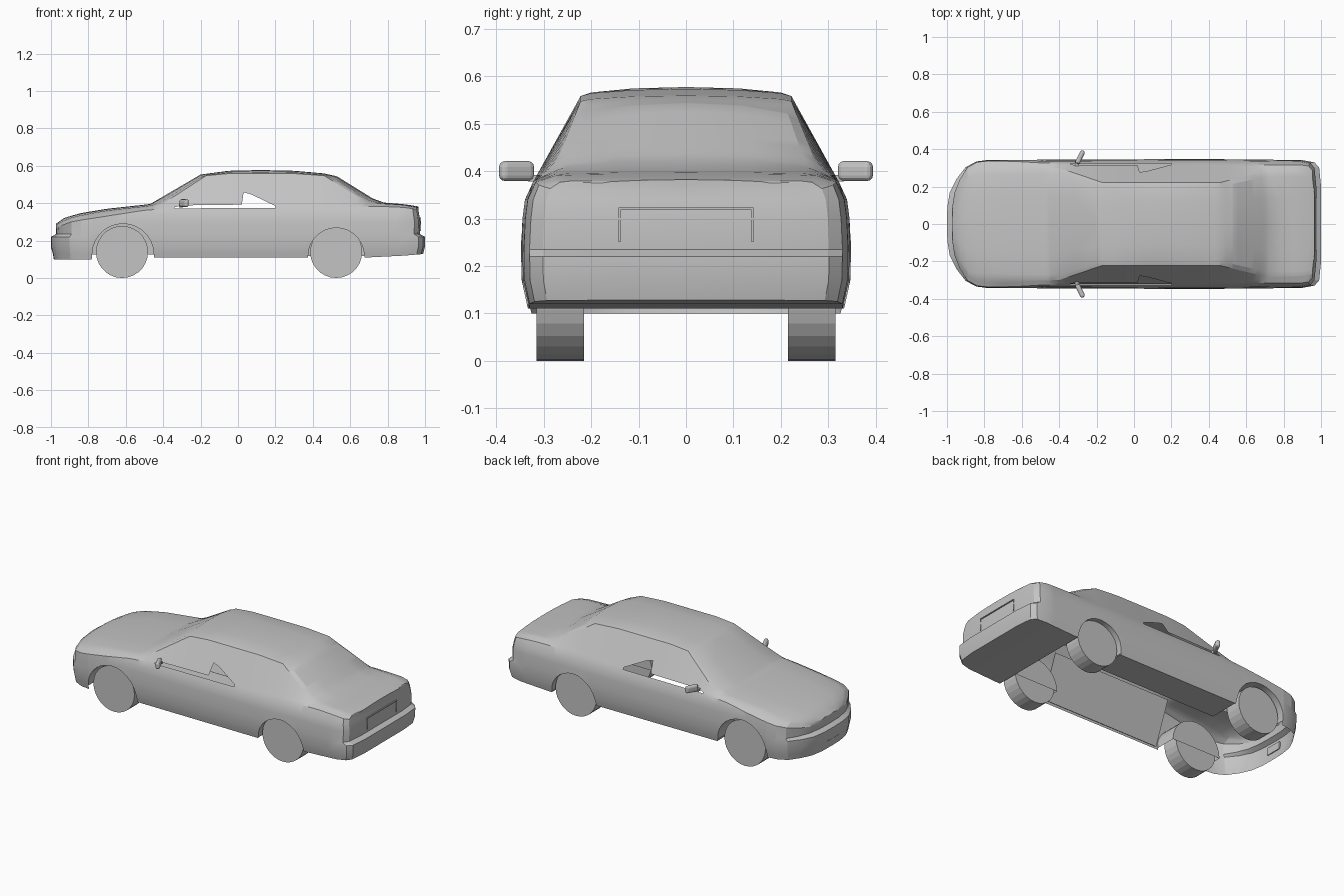
import bpy, bmesh, math
from mathutils import Vector

if "Cube" in bpy.data.objects:
    bpy.data.objects.remove(bpy.data.objects["Cube"])

grey = bpy.data.materials.new("plain grey")
grey.use_nodes = True
grey.diffuse_color = (0.55, 0.55, 0.55, 1)
grey.node_tree.nodes["Principled BSDF"].inputs["Base Color"].default_value = (0.55, 0.55, 0.55, 1)


def lerp_table(table, x):
    """Piecewise linear lookup in a list of (x, value) pairs."""
    if x <= table[0][0]:
        return table[0][1]
    for (x0, v0), (x1, v1) in zip(table, table[1:]):
        if x <= x1:
            return v0 + (v1 - v0) * (x - x0) / (x1 - x0)
    return table[-1][1]


def finish(obj, name, smooth=None):
    obj.name = name
    obj.data.materials.append(grey)
    if smooth:
        bpy.ops.object.select_all(action='DESELECT')
        obj.select_set(True)
        bpy.context.view_layer.objects.active = obj
        bpy.ops.object.shade_smooth_by_angle(angle=math.radians(smooth))
    return obj


def box(name, loc, size, bevel=0, turn=(0, 0, 0)):
    bpy.ops.mesh.primitive_cube_add(size=1, location=loc, rotation=turn)
    obj = bpy.context.object
    obj.scale = size
    bpy.ops.object.transform_apply(location=False, rotation=False, scale=True)
    if bevel:
        mod = obj.modifiers.new("rounded", 'BEVEL')
        mod.width = bevel
        mod.segments = 3
    return finish(obj, name)


# Side-view curves along the car: shoulder, roof rail and centreline heights
SHOULDER = [(-1, .27), (-.9, .30), (-.5, .362), (-.35, .372), (.3, .375), (.75, .383), (.95, .375), (1, .36)]
RAIL = [(-1, .28), (-.9, .315), (-.7, .355), (-.42, .385), (-.17, .547), (-.05, .558),
        (.3, .558), (.46, .547), (.7, .4), (.9, .39), (1, .375)]
CENTRE = [(-1, .29), (-.95, .32), (-.85, .345), (-.7, .37), (-.47, .395), (-.2, .553), (-.05, .573),
          (.12, .577), (.3, .573), (.46, .559), (.53, .543), (.72, .425), (.78, .403), (.95, .39), (1, .382)]
RAIL_Y = [(-1, .29), (-.4, .3), (-.17, .222), (.46, .222), (.7, .28), (1, .275)]
BOTTOM = [(-1, .1), (-.78, .1), (-.7, .11), (.7, .11), (.9, .12), (1, .128)]
GAP_TOP = [(-.34, .378), (-.3, .388), (.02, .392), (.03, .458), (.07, .447), (.2, .385)]

# How far the flanks and the two ends draw in with height
SIDE_INSET = [(.1, .05), (.13, .03), (.17, .005), (.25, 0), (.3, .01), (.34, .025), (.37, .06), (.39, .1)]
END_INSET = [(.1, .015), (.13, .01), (.17, 0), (.22, 0), (.235, .028), (.3, .025), (.39, .04)]
LEVELS = [.13, .17, .22, .235, .3, .34]

# Wheel arches: centre x, centre z, radius
ARCHES = [(-.615, .125, .165), (.525, .118, .15)]
WELL_Y = .205

# Plan outline from the nose to the tail
NOSE = [(-1, 0), (-.998, .09), (-.985, .17), (-.95, .24), (-.9, .305), (-.84, .335)]
TAIL = [(.9, .342), (.965, .33), (.99, .302), (1, .2), (1, 0)]
WIDTH = [(-.84, .335), (-.78, .343), (-.3, .345), (.4, .348), (.9, .342)]
middle = {-.4, -.34, -.3, -.2, -.17, -.12, -.05, .02, .03, .07, .12, .2, .3,
          .46, .53, .7, .72, .78, .85}
for cx, cz, rad in ARCHES:
    middle |= {round(cx - rad * math.cos(math.pi * k / 14), 4) for k in range(15)}
    middle |= {round(cx - rad - .002, 4), round(cx + rad + .002, 4)}
outline = NOSE + [(x, lerp_table(WIDTH, x)) for x in sorted(middle)] + TAIL


def bottom_edge(x):
    for cx, cz, rad in ARCHES:
        if abs(x - cx) <= rad + .0005:
            return cz + math.sqrt(max(0, rad ** 2 - (x - cx) ** 2))
    return lerp_table(BOTTOM, x)


def on_skin(px, py, z):
    end = min(1, max(0, (abs(px) - .85) / .13))
    return Vector((px * (1 - end * lerp_table(END_INSET, z)), py * (1 - lerp_table(SIDE_INSET, z)), z))


def section(px, py):
    """Half cross-section from the sill up the flank to the roof centre."""
    low, high = bottom_edge(px), lerp_table(SHOULDER, px)
    points = [on_skin(px, py, min(max(z, low), high)) for z in [low] + LEVELS + [high]]
    shoulder = points[-1]
    rail_z, mid_z = lerp_table(RAIL, px), lerp_table(CENTRE, px)
    rail_y = min(lerp_table(RAIL_Y, px), .88 * py)
    rail = Vector((shoulder.x, rail_y, rail_z))
    gap = lerp_table(GAP_TOP, px) if -.34 <= px <= .2 else high + .012
    points.append(shoulder.lerp(rail, min(1, max(0, (gap - high) / (rail_z - high)))))
    points.append(rail)
    for across, rise in ((.9, .4), (.5, .85), (0, 1)):
        points.append(Vector((shoulder.x, rail_y * across, rail_z + rise * (mid_z - rail_z))))
    return points


# Body shell: one half lofted along the outline, open underneath, mirrored
bm = bmesh.new()
columns = [[bm.verts.new(p) for p in section(*xy)] for xy in outline]
gap_row = len(LEVELS) + 1
for (xa, _), (xb, _), a, b in zip(outline, outline[1:], columns, columns[1:]):
    for i in range(len(a) - 1):
        # leave the side window gap open
        if i == gap_row and xa >= -.34 and xb <= .2:
            continue
        bm.faces.new((a[i], a[i + 1], b[i + 1], b[i]))
# Rear floor pan behind the wheels
pan = [c for (x, _), c in zip(outline, columns) if x > ARCHES[1][0] + ARCHES[1][2] + .001]
keel = [bm.verts.new((c[0].co.x, 0, c[0].co.z)) for c in pan]
for k in range(len(pan) - 1):
    bm.faces.new((keel[k], pan[k][0], pan[k + 1][0], keel[k + 1]))
# Wheel wells: a liner running in from each arch and a wall behind the wheel
for cx, cz, rad in ARCHES:
    rim = [c[0] for (x, _), c in zip(outline, columns) if abs(x - cx) <= rad + .0005]
    inner = [bm.verts.new((v.co.x, WELL_Y, v.co.z)) for v in rim]
    for k in range(len(rim) - 1):
        bm.faces.new((rim[k], rim[k + 1], inner[k + 1], inner[k]))
    bm.faces.new(inner)
bmesh.ops.remove_doubles(bm, verts=bm.verts, dist=.0004)
bmesh.ops.dissolve_degenerate(bm, edges=bm.edges, dist=.0001)
mesh = bpy.data.meshes.new("body_shell")
bm.to_mesh(mesh)
bm.free()
body = bpy.data.objects.new("body_shell", mesh)
bpy.context.collection.objects.link(body)
mirror = body.modifiers.new("both sides", 'MIRROR')
mirror.use_axis = (False, True, False)
finish(body, "body_shell", smooth=20)

# Leaning trim panel inside the near door, floor panel along the far sill
box("inner_door_panel", (-.025, -.27, .243), (.8, .004, .27), turn=(-.377, 0, 0))
box("floor_panel", (-.035, .235, .114), (.82, .19, .004))

# Wheels and door mirrors
for side, label in ((1, "far"), (-1, "near")):
    for x, end in ((-.62, "nose"), (.525, "tail")):
        bpy.ops.mesh.primitive_cylinder_add(vertices=28, radius=.139, depth=.1,
                                            location=(x, side * .265, .139),
                                            rotation=(math.pi / 2, 0, 0))
        finish(bpy.context.object, f"{end}_wheel_{label}")
    box(f"door_mirror_{label}", (-.288, side * .357, .4), (.026, .078, .042), .012, (0, 0, side * -.45))
    box(f"mirror_arm_{label}", (-.305, side * .318, .385), (.02, .03, .014))

# Number plate on the nose, and the plate recess trim on the tail
box("front_plate", (-.994, 0, .175), (.009, .1, .045))
box("recess_trim_top", (.974, 0, .321), (.008, .284, .005))
for side, label in ((1, "far"), (-1, "near")):
    box(f"recess_trim_{label}", (.974, side * .14, .286), (.008, .004, .07))
